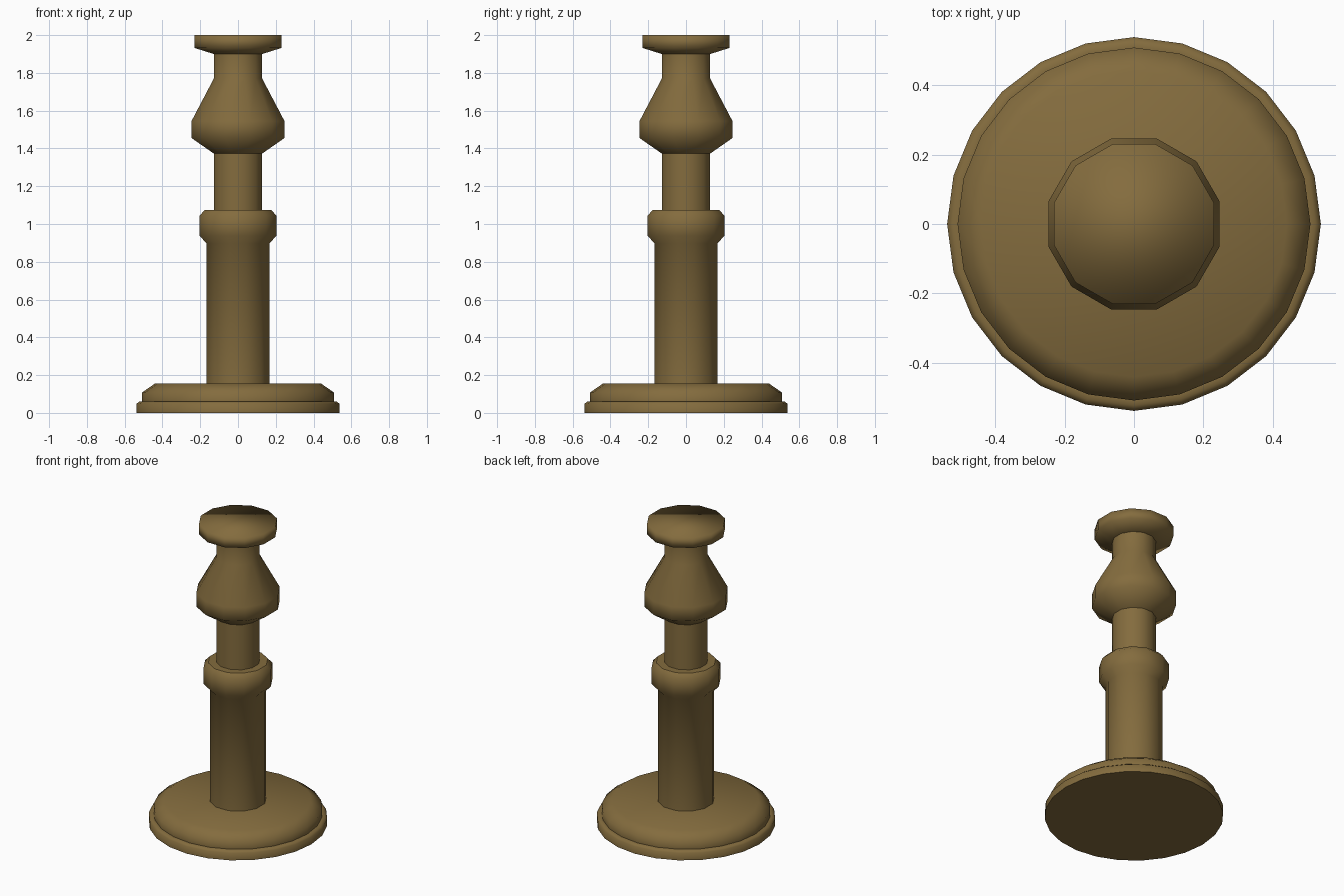
import bpy, bmesh, math

if "Cube" in bpy.data.objects:
    bpy.data.objects.remove(bpy.data.objects["Cube"])

wood = bpy.data.materials.new("aged brass brown")
wood.diffuse_color = (0.23, 0.15, 0.048, 1.0)
wood.use_nodes = True
wood.node_tree.nodes["Principled BSDF"].inputs["Base Color"].default_value = wood.diffuse_color


def lathe(name, profile, sides, offset=0.0, cap_bottom=False, cap_top=False, sharp=()):
    """Turn a (radius, z) profile; rings listed in sharp get hard edges."""
    bm = bmesh.new()
    rings = []
    for r, z in profile:
        rings.append([bm.verts.new((r * math.cos(offset + math.tau * i / sides),
                                    r * math.sin(offset + math.tau * i / sides), z))
                      for i in range(sides)])
    for a, b in zip(rings, rings[1:]):
        for i in range(sides):
            j = (i + 1) % sides
            bm.faces.new((a[i], a[j], b[j], b[i]))
    if cap_bottom:
        bm.faces.new(rings[0][::-1])
    if cap_top:
        bm.faces.new(rings[-1])
    for f in bm.faces:
        f.smooth = True
    for k in sharp:
        for i in range(sides):
            e = bm.edges.get((rings[k][i], rings[k][(i + 1) % sides]))
            if e:
                e.smooth = False
    me = bpy.data.meshes.new(name)
    bm.to_mesh(me)
    bm.free()
    me.materials.append(wood)
    ob = bpy.data.objects.new(name, me)
    bpy.context.collection.objects.link(ob)
    return ob


# Post parts have 12 sides with flats facing the axes: widths are flat-to-flat
def turned(name, profile, **kw):
    k = 1 / math.cos(math.pi / 12)
    return lathe(name, [(r * k, z) for r, z in profile], 12, math.pi / 12, **kw)


# Stepped round foot
lathe("base", [(0.538, 0), (0.538, 0.048), (0.522, 0.06), (0.508, 0.06),
               (0.508, 0.108), (0.44, 0.155)], 24,
      cap_bottom=True, cap_top=True, sharp=(0, 3))

# Lower shaft with collar
turned("lower_shaft", [(0.166, 0.155), (0.166, 0.897), (0.203, 0.937),
                       (0.203, 1.045), (0.175, 1.075), (0.128, 1.075)], sharp=(4,))

# Neck, bulb and top disc
turned("upper_spindle", [(0.128, 1.07), (0.128, 1.373), (0.246, 1.455),
                         (0.246, 1.545), (0.128, 1.77), (0.128, 1.90),
                         (0.23, 1.932), (0.23, 2.0)], cap_top=True, sharp=(1, 5))
